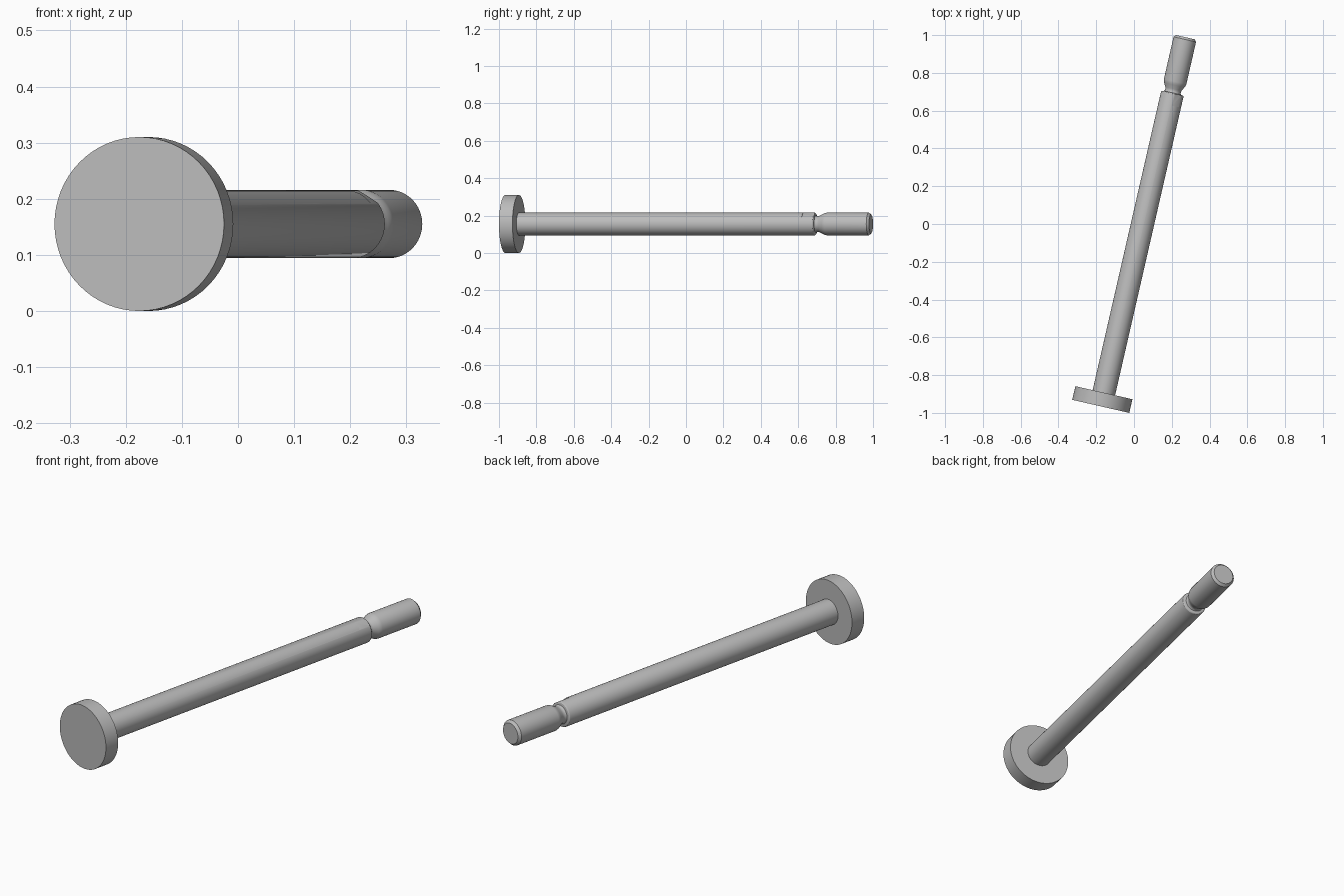
import bpy, bmesh, math
from mathutils import Matrix, Vector

cube = bpy.data.objects.get("Cube")
if cube:
    bpy.data.objects.remove(cube, do_unlink=True)

steel = bpy.data.materials.new("grey steel")
steel.use_nodes = True
GREY = (0.5, 0.5, 0.5, 1)
steel.diffuse_color = GREY
steel.node_tree.nodes["Principled BSDF"].inputs["Base Color"].default_value = GREY

# Pin frame: local z runs along the pin, local y points up
ANGLE = math.radians(12.9)
along = Vector((math.sin(ANGLE), math.cos(ANGLE), 0))
up = Vector((0, 0, 1))
side = up.cross(along)
FRAME = Matrix.Translation((-0.176, -0.9654, 0.155)) @ Matrix((side, up, along)).transposed().to_4x4()
SIDES = 64


def finish(name, bm):
    bmesh.ops.recalc_face_normals(bm, faces=bm.faces)
    mesh = bpy.data.meshes.new(name)
    bm.to_mesh(mesh)
    bm.free()
    mesh.materials.append(steel)
    obj = bpy.data.objects.new(name, mesh)
    obj.matrix_world = FRAME
    bpy.context.collection.objects.link(obj)
    return obj


def lathe(name, profile):
    """Closed round solid from (distance, radius) pairs."""
    bm = bmesh.new()
    rings = []
    for dist, rad in profile:
        rings.append([bm.verts.new((rad * math.cos(a), rad * math.sin(a), dist))
                      for a in (math.tau * i / SIDES for i in range(SIDES))])
    for r0, r1 in zip(rings, rings[1:]):
        for i in range(SIDES):
            j = (i + 1) % SIDES
            bm.faces.new((r0[i], r0[j], r1[j], r1[i]))
    bm.faces.new(rings[0])
    bm.faces.new(rings[-1])
    return finish(name, bm)


R = 0.061
# Flat disc head
head = lathe("head", [(0, 0.155), (0.074, 0.155)])

# Shaft with softened end, retaining groove and chamfered tip
shaft = lathe("shaft", [
    (0.07, R), (1.694, R), (1.698, R - 0.001), (1.701, R - 0.004),
    (1.703, 0.046), (1.708, 0.043), (1.716, 0.042), (1.724, 0.044),
    (1.745, 0.055), (1.754, 0.059), (1.764, R),
    (1.993, R), (2.005, 0.05)])

# Shallow flat near the groove, on the upper right of the shaft
bm = bmesh.new()
bmesh.ops.create_cube(bm, size=1)
bmesh.ops.scale(bm, vec=(0.06, 0.02, 0.068), verts=bm.verts)
bmesh.ops.translate(bm, vec=(0, R - 0.004 + 0.01, 1.67), verts=bm.verts)
bmesh.ops.rotate(bm, cent=(0, 0, 0), matrix=Matrix.Rotation(math.radians(32), 3, 'Z'), verts=bm.verts)
cutter = finish("flat_cutter", bm)
cutter.hide_render = True
cutter.hide_viewport = False
cutter.display_type = 'WIRE'

bpy.context.view_layer.update()
cut = shaft.modifiers.new("flat", 'BOOLEAN')
cut.operation = 'DIFFERENCE'
cut.solver = 'EXACT'
cut.object = cutter
bpy.ops.object.select_all(action='DESELECT')
shaft.select_set(True)
bpy.context.view_layer.objects.active = shaft
bpy.ops.object.modifier_apply(modifier=cut.name)
bpy.data.objects.remove(cutter, do_unlink=True)

# Smooth round walls, keep the rims crisp
head.select_set(True)
bpy.ops.object.shade_smooth_by_angle(angle=math.radians(30))
